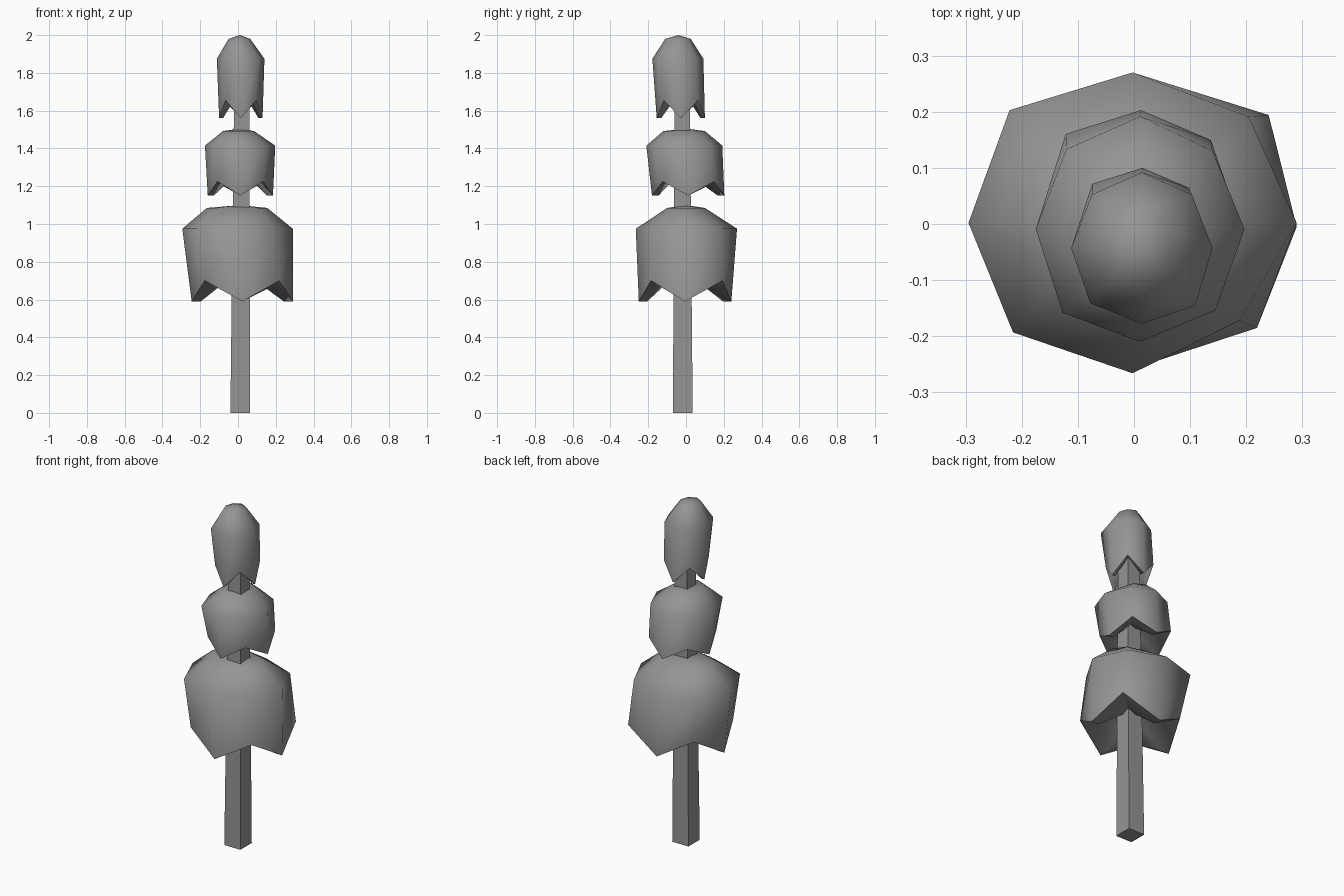
import bpy, bmesh, math
from mathutils import Vector

cube = bpy.data.objects.get("Cube")
if cube:
    bpy.data.objects.remove(cube, do_unlink=True)

grey = bpy.data.materials.new("mid_grey")
grey.use_nodes = True
grey.diffuse_color = (0.3, 0.3, 0.3, 1)
grey.node_tree.nodes["Principled BSDF"].inputs["Base Color"].default_value = (0.3, 0.3, 0.3, 1)


def make_object(name, bm, smooth_angle=None):
    bmesh.ops.recalc_face_normals(bm, faces=bm.faces)
    mesh = bpy.data.meshes.new(name)
    bm.to_mesh(mesh)
    bm.free()
    mesh.materials.append(grey)
    obj = bpy.data.objects.new(name, mesh)
    bpy.context.collection.objects.link(obj)
    bpy.ops.object.select_all(action="DESELECT")
    obj.select_set(True)
    bpy.context.view_layer.objects.active = obj
    if smooth_angle:
        bpy.ops.object.shade_smooth_by_angle(angle=math.radians(smooth_angle))
    return obj


def bridge(bm, lower, upper):
    n = len(lower)
    for i in range(n):
        j = (i + 1) % n
        bm.faces.new((lower[i], lower[j], upper[j], upper[i]))


def ring(bm, west, east, south, north, z, notch_z=None, scale=1.0, diagonal=None):
    """Eight points inside a box; odd points are diagonals, raised to notch_z."""
    cx, cy = (west + east) / 2, (south + north) / 2
    verts = []
    for i in range(8):
        a = i * math.pi / 4
        k = scale * (diagonal[i // 2] if i % 2 and diagonal else 1)
        height = notch_z if i % 2 and notch_z else z
        verts.append(bm.verts.new((cx + math.cos(a) * k * (east - west) / 2,
                                   cy + math.sin(a) * k * (north - south) / 2, height)))
    return verts


def foliage(name, shoulder, shoulder_z, rim, tip_z, notch_z, crown, crown_z, top,
            shoulder_diag, rim_diag):
    bm = bmesh.new()
    # Outer shell from zigzag rim over the shoulder to the rounded crown
    outer = ring(bm, *rim, tip_z, notch_z, diagonal=rim_diag)
    upper = ring(bm, *shoulder, shoulder_z, diagonal=shoulder_diag)
    cap = ring(bm, *crown, crown_z)
    bridge(bm, outer, upper)
    bridge(bm, upper, cap)
    peak = bm.verts.new(top)
    # Thick rim and hollow underside closing on the trunk
    inner = ring(bm, *rim, tip_z, notch_z, scale=0.82, diagonal=rim_diag)
    bridge(bm, inner, outer)
    hub = bm.verts.new((0.015, -0.02, notch_z + 0.06))
    for i in range(8):
        j = (i + 1) % 8
        bm.faces.new((cap[i], cap[j], peak))
        bm.faces.new((inner[j], inner[i], hub))
    return make_object(name, bm, 60)


foliage("lower_foliage", (-0.295, 0.29, -0.266, 0.27), 0.975,
        (-0.245, 0.29, -0.25, 0.24), 0.59, 0.70,
        (-0.165, 0.155, -0.1, 0.1), 1.085, (0.01, 0, 1.1),
        (1.0, 1.06, 1.03, 0.92), (1.15, 1.03, 1.05, 1.04))
foliage("middle_foliage", (-0.175, 0.197, -0.21, 0.192), 1.415,
        (-0.16, 0.185, -0.18, 0.203), 1.15, 1.225,
        (-0.08, 0.085, -0.12, 0.1), 1.492, (0.01, 0, 1.505),
        (0.98, 1, 1.05, 1.02), (1.02, 1.1, 1, 1))
foliage("top_foliage", (-0.112, 0.14, -0.178, 0.092), 1.875,
        (-0.1, 0.13, -0.155, 0.1), 1.56, 1.655,
        (-0.05, 0.065, -0.11, 0.025), 1.98, (0.01, -0.04, 2.0),
        (1, 1, 1.03, 1.07), (1.02, 1.1, 1, 1))

# Square trunk, slightly tapered
bm = bmesh.new()
bmesh.ops.create_cube(bm, size=1)
for v in bm.verts:
    top = v.co.z > 0
    width = 0.08 if top else 0.105
    centre = Vector((0.02, -0.02)) if top else Vector((0.012, -0.017))
    v.co = (centre.x + v.co.x * width, centre.y + v.co.y * width, 1.72 if top else 0)
make_object("trunk", bm)
